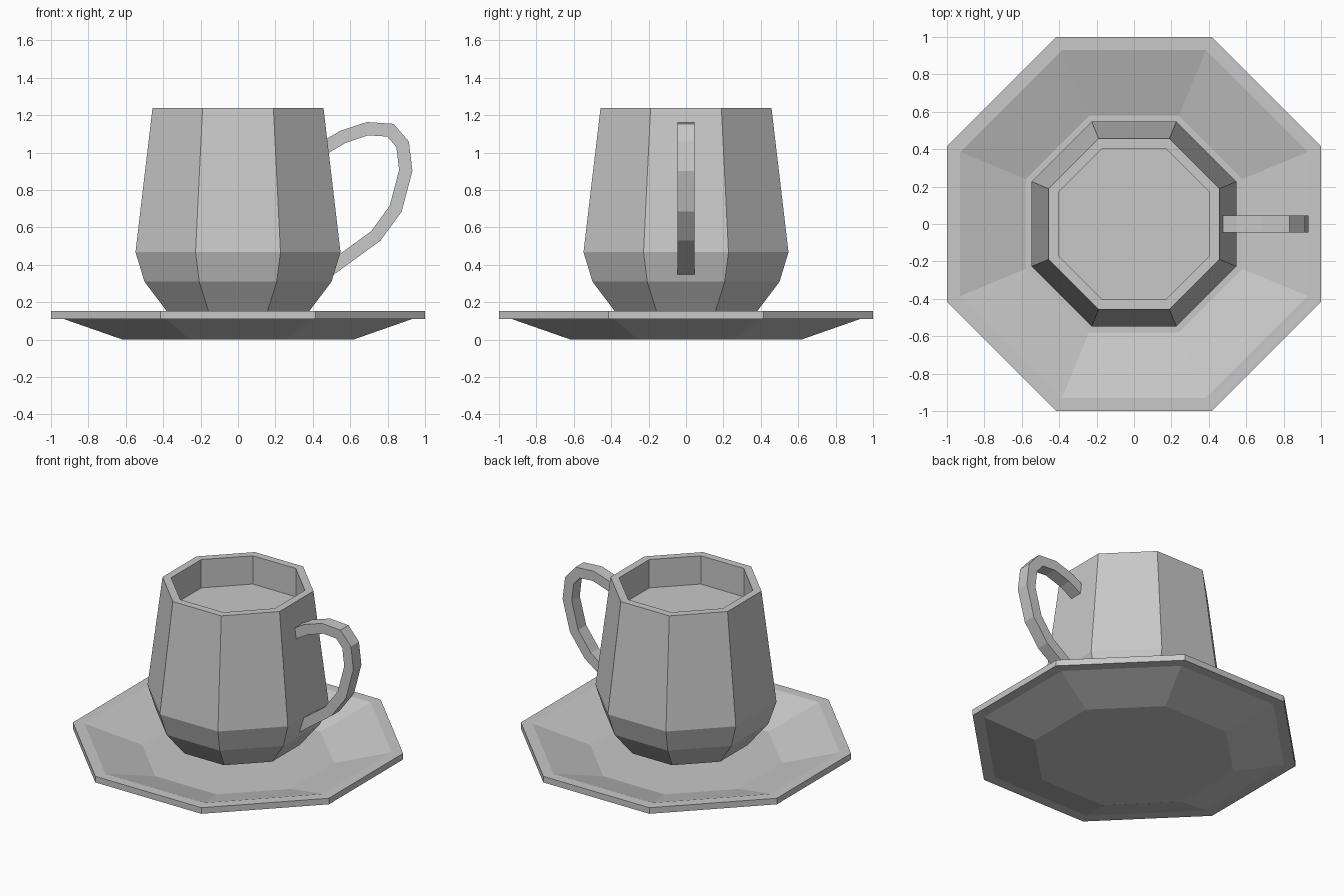
import bpy
import bmesh
import math
from mathutils import Vector

SIDES = 8

cube = bpy.data.objects.get("Cube")
if cube:
    bpy.data.objects.remove(cube, do_unlink=True)

# One plain ceramic colour
grey = bpy.data.materials.new("ceramic_grey")
grey.use_nodes = True
colour = (0.58, 0.58, 0.58, 1.0)
grey.diffuse_color = colour
grey.node_tree.nodes["Principled BSDF"].inputs["Base Color"].default_value = colour


def finish(bm, name):
    bmesh.ops.recalc_face_normals(bm, faces=bm.faces)
    mesh = bpy.data.meshes.new(name)
    bm.to_mesh(mesh)
    bm.free()
    mesh.materials.append(grey)
    obj = bpy.data.objects.new(name, mesh)
    bpy.context.collection.objects.link(obj)
    return obj


def loft(name, rings):
    """Join a list of equal point rings with quads and cap both ends."""
    bm = bmesh.new()
    loops = [[bm.verts.new(p) for p in ring] for ring in rings]
    for low, high in zip(loops, loops[1:]):
        for i in range(len(low)):
            j = (i + 1) % len(low)
            bm.faces.new((low[i], low[j], high[j], high[i]))
    bm.faces.new(loops[0])
    bm.faces.new(loops[-1])
    return finish(bm, name)


def octagon(apothem, z):
    """Ring whose flat sides face the axes."""
    radius = apothem / math.cos(math.pi / SIDES)
    turns = [(i + 0.5) * math.tau / SIDES for i in range(SIDES)]
    return [(radius * math.cos(a), radius * math.sin(a), z) for a in turns]


def turned(name, profile):
    return loft(name, [octagon(a, z) for a, z in profile])


# Saucer: base, underside, rim, sunken floor
turned("saucer", [(0.615, 0), (0.93, 0.11), (1, 0.11), (1, 0.153),
                  (0.93, 0.153), (0.58, 0.04)])

# Cup: foot, tapered belly, wall, flat lip, inner wall down to the filled level
turned("cup", [(0.375, 0.145), (0.5, 0.31), (0.548, 0.468), (0.457, 1.24),
               (0.405, 1.24), (0.405, 1.04)])

# Handle: flat strap of constant thickness swept along a bent path
path = [Vector(p) for p in [
    (0.46, 1.025), (0.562, 1.085), (0.693, 1.128), (0.815, 1.12), (0.88, 1.045),
    (0.897, 0.905), (0.843, 0.7), (0.737, 0.555), (0.49, 0.375)]]
HALF_THICK, HALF_WIDE = 0.035, 0.045
sections = []
for i, point in enumerate(path):
    before = (point - path[i - 1]).normalized() if i else None
    after = (path[i + 1] - point).normalized() if i + 1 < len(path) else before
    before = before or after
    along = (before + after).normalized()
    side = Vector((-along.y, along.x)) * HALF_THICK / along.dot(after)
    outer, inner = point + side, point - side
    sections.append([(outer.x, -HALF_WIDE, outer.y), (outer.x, HALF_WIDE, outer.y),
                     (inner.x, HALF_WIDE, inner.y), (inner.x, -HALF_WIDE, inner.y)])
loft("handle", sections)
